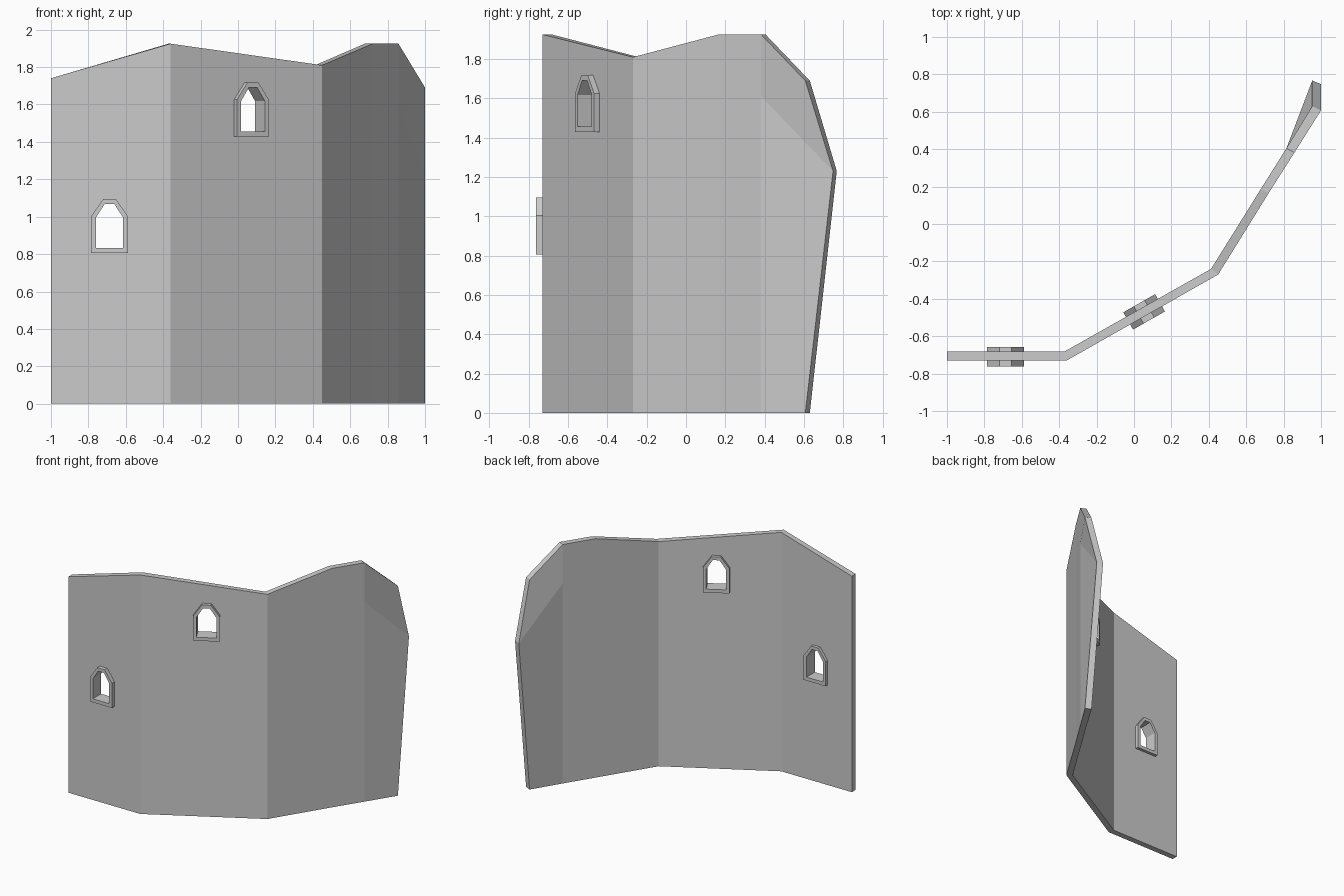
import bpy, bmesh, math
from mathutils import Matrix

if "Cube" in bpy.data.objects:
    bpy.data.objects.remove(bpy.data.objects["Cube"])


def finish(name, bm, matrix=None):
    bmesh.ops.recalc_face_normals(bm, faces=bm.faces[:])
    mesh = bpy.data.meshes.new(name)
    bm.to_mesh(mesh)
    bm.free()
    ob = bpy.data.objects.new(name, mesh)
    bpy.context.collection.objects.link(ob)
    if matrix is not None:
        ob.matrix_world = matrix
    return ob


# Wall columns: (outer xy, inner xy) at three levels: base, crease, top
def column(outer, inner, crease, top):
    return [(outer, inner, z) for z in (0, crease, top)]


columns = [
    column((-1, -.73), (-1, -.682), 1.3, 1.74),
    column((-.36, -.73), (-.372, -.682), 1.5, 1.925),
    column((.45, -.27), (.412, -.24), 1.5, 1.81),
    column((.72, .165), (.678, .187), 1.6, 1.925),
    column((.858, .382), (.815, .405), 1.61, 1.925),
    # broken end bulging outward at the crease
    [((1, .607), (.953, .63), 0),
     ((1, .748), (.953, .767), 1.23),
     ((1, .607), (.953, .63), 1.69)],
]

bm = bmesh.new()
grid = [[[bm.verts.new((*p, z)) for p in (o, i)] for o, i, z in col] for col in columns]
for a, b in zip(grid, grid[1:]):
    for k in range(2):
        for s in range(2):
            bm.faces.new((a[k][s], b[k][s], b[k + 1][s], a[k + 1][s]))
    for k in (0, 2):
        bm.faces.new((a[k][0], b[k][0], b[k][1], a[k][1]))
for col in (grid[0], grid[-1]):
    for k in range(2):
        bm.faces.new((col[k][0], col[k][1], col[k + 1][1], col[k + 1][0]))
wall = finish("ruined_wall", bm)


# Pointed window profiles (x, z)
def arch(w, base, shoulder, tip, top):
    return [(-w, base), (w, base), (w, shoulder), (tip, top), (-tip, top), (-w, shoulder)]


OUTER = arch(.098, 0, .198, .033, .29)
INNER = arch(.073, .028, .19, .025, .264)
MIDDLE = arch(.085, .014, .194, .029, .277)


def rings(bm, profile, depth):
    return [[bm.verts.new((x, y, z)) for x, z in profile] for y in (-depth, depth)]


def window(name, x, y, z, angle):
    m = Matrix.Translation((x, y, z)) @ Matrix.Rotation(math.radians(angle), 4, 'Z')
    # hole through the wall
    bm = bmesh.new()
    f, b = rings(bm, MIDDLE, .2)
    bm.faces.new(f)
    bm.faces.new(b)
    for i in range(6):
        j = (i + 1) % 6
        bm.faces.new((f[i], f[j], b[j], b[i]))
    cutter = finish(name + "_cutter", bm, m)
    cutter.hide_render = True
    cutter.hide_set(True)
    mod = wall.modifiers.new(name + "_hole", 'BOOLEAN')
    mod.operation = 'DIFFERENCE'
    mod.solver = 'EXACT'
    mod.object = cutter
    # stone surround
    bm = bmesh.new()
    of, ob_ = rings(bm, OUTER, .053)
    nf, nb = rings(bm, INNER, .053)
    for i in range(6):
        j = (i + 1) % 6
        for p, q in ((of, nf), (nf, nb), (nb, ob_), (ob_, of)):
            bm.faces.new((p[i], p[j], q[j], q[i]))
    finish(name, bm, m)


window("lower_window_frame", -.687, -.71, .805, 0)
window("upper_window_frame", .054, -.47, 1.428, 29.6)
